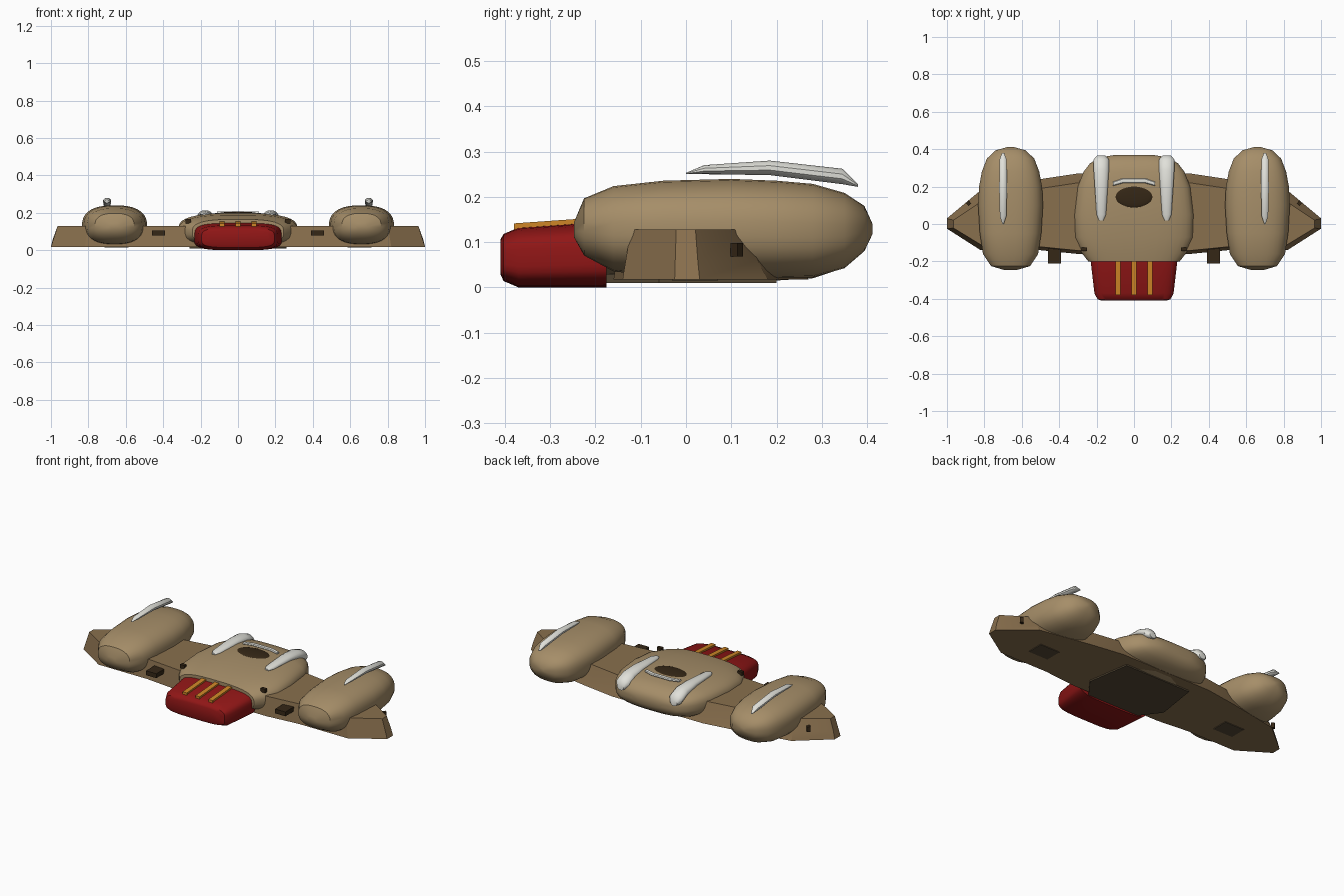
import bpy, bmesh, math
from mathutils import Matrix

if "Cube" in bpy.data.objects:
    bpy.data.objects.remove(bpy.data.objects["Cube"])


def material(name, r, g, b):
    m = bpy.data.materials.new(name)
    m.diffuse_color = (r, g, b, 1)
    m.use_nodes = True
    m.node_tree.nodes["Principled BSDF"].inputs["Base Color"].default_value = m.diffuse_color
    return m


TAN = material("tan", 0.38, 0.27, 0.14)
BROWN = material("brown", 0.25, 0.16, 0.075)
RED = material("red", 0.28, 0.008, 0.008)
ORANGE = material("orange", 0.62, 0.24, 0.02)
WHITE = material("white", 0.75, 0.75, 0.7)
DARK = material("dark", 0.035, 0.02, 0.008)
PANEL = material("panel", 0.09, 0.065, 0.035)


def finish(name, bm, mat, angle=35):
    bmesh.ops.recalc_face_normals(bm, faces=bm.faces)
    me = bpy.data.meshes.new(name)
    bm.to_mesh(me)
    bm.free()
    ob = bpy.data.objects.new(name, me)
    bpy.context.collection.objects.link(ob)
    me.materials.append(mat)
    bpy.ops.object.select_all(action='DESELECT')
    ob.select_set(True)
    bpy.context.view_layer.objects.active = ob
    bpy.ops.object.shade_smooth_by_angle(angle=math.radians(angle))
    return ob


def skin(rings):
    """Join equal-length rings of points and cap both ends."""
    bm = bmesh.new()
    vs = [[bm.verts.new(p) for p in r] for r in rings]
    n = len(vs[0])
    for a, b in zip(vs, vs[1:]):
        for i in range(n):
            j = (i + 1) % n
            bm.faces.new((a[i], a[j], b[j], b[i]))
    bm.faces.new(vs[0])
    bm.faces.new(vs[-1])
    return bm


def loft(name, stations, mat, cx=0, power=2.0, n=28, angle=40):
    """Rounded sections along y; station = (y, half width, z low, z high)."""
    def sp(v):
        return math.copysign(abs(v) ** (2 / power), v)
    rings = []
    for y, w, lo, hi in stations:
        ring = []
        for i in range(n):
            t = math.tau * (i + 0.5) / n
            ring.append((cx + w * sp(math.cos(t)), y,
                         (lo + hi) / 2 + (hi - lo) / 2 * sp(math.sin(t))))
        rings.append(ring)
    return finish(name, skin(rings), mat, angle)


def box(name, center, size, mat, rot=0):
    bm = bmesh.new()
    bmesh.ops.create_cube(bm, size=1)
    bmesh.ops.transform(bm, verts=bm.verts, matrix=Matrix.Translation(center)
                        @ Matrix.Rotation(rot, 4, 'Z') @ Matrix.Diagonal((*size, 1)))
    return finish(name, bm, mat)


# Wing: sections across the span (x bottom, x top, y front, y back)
half = [(0, 0, -0.16, 0.27), (0.3, 0.3, -0.16, 0.27), (0.5, 0.5, -0.14, 0.24),
        (0.82, 0.80, -0.14, 0.18), (1.0, 0.965, -0.025, 0.03)]
span = [(-a, -b, f, k) for a, b, f, k in half[:0:-1]] + half
rings = []
for xb, xt, f, k in span:
    q = min(1, (k - f) / 0.3)
    rings.append([(xb, f, 0.018), (xt, f + 0.018 * q, 0.128), (xt, k - 0.05 * q, 0.128),
                  (0.3 * xt + 0.7 * xb, k - 0.022 * q, 0.06), (xb, k, 0.018)])
finish("wing", skin(rings), BROWN, 25)

# Central hull
loft("hull", [(-0.2, 0.245, 0.03, 0.165), (-0.155, 0.28, 0.02, 0.175), (-0.07, 0.318, 0.015, 0.188),
              (0.05, 0.32, 0.015, 0.198), (0.2, 0.302, 0.015, 0.2), (0.28, 0.27, 0.02, 0.192),
              (0.325, 0.235, 0.035, 0.178), (0.355, 0.185, 0.055, 0.155), (0.37, 0.1, 0.085, 0.13)],
     TAN, power=2.9, n=36)

# Red nose with orange slats
loft("nose", [(-0.41, 0.17, 0.03, 0.105), (-0.403, 0.195, 0.014, 0.118), (-0.37, 0.212, 0.0, 0.132),
              (-0.175, 0.235, 0.0, 0.146)], RED, power=4, n=36)
for i in (-1, 0, 1):
    slat = box("nose_slat", (i * 0.085, -0.285, 0.138), (0.028, 0.19, 0.02), ORANGE)
    for v in slat.data.vertices:
        v.co.z += 0.07 * (v.co.y + 0.285)

# Cockpit canopy and bar behind it
bm = bmesh.new()
bmesh.ops.create_uvsphere(bm, u_segments=28, v_segments=10, radius=1)
bmesh.ops.transform(bm, verts=bm.verts, matrix=Matrix.Translation((0, 0.145, 0.197))
                    @ Matrix.Diagonal((0.1, 0.058, 0.009, 1)))
finish("canopy", bm, DARK)
bar = []
for x, y, w in ((-0.112, 0.215, 0.011), (-0.06, 0.231, 0.013), (0.06, 0.231, 0.013), (0.112, 0.215, 0.011)):
    bar.append([(x, y + w * math.cos(t * math.tau / 8), 0.2 + 0.008 * math.sin(t * math.tau / 8))
                for t in range(8)])
finish("canopy_bar", skin(bar), WHITE)

# Belly panel
bm = bmesh.new()
hexa = [(-0.26, -0.06), (-0.17, -0.18), (0.17, -0.18), (0.26, -0.06), (0.22, 0.2), (-0.22, 0.2)]
bm.free()
finish("belly_panel", skin([[(x, y, z) for x, y in hexa] for z in (0.01, 0.03)]), PANEL)

# Paired parts
for s, side in ((-1, "left"), (1, "right")):
    loft("pod_" + side, [(-0.247, 0.03, 0.11, 0.145), (-0.225, 0.105, 0.07, 0.197), (-0.16, 0.148, 0.035, 0.224),
                         (-0.05, 0.165, 0.022, 0.236), (0.1, 0.174, 0.02, 0.24), (0.2, 0.169, 0.02, 0.236),
                         (0.28, 0.154, 0.022, 0.229), (0.35, 0.127, 0.042, 0.209), (0.394, 0.08, 0.08, 0.18),
                         (0.412, 0.015, 0.118, 0.14)], TAN, cx=s * 0.66, power=2.5, n=32)
    # Floating white fin over the pod
    loft("pod_fin_" + side, [(0.0, 0.004, 0.25, 0.253), (0.04, 0.018, 0.25, 0.27), (0.185, 0.022, 0.248, 0.28),
                             (0.345, 0.02, 0.228, 0.262), (0.38, 0.006, 0.222, 0.228)],
         WHITE, cx=s * 0.70, n=10)
    # White strake along the hull top
    loft("hull_strake_" + side, [(0.02, 0.012, 0.185, 0.198), (0.05, 0.026, 0.18, 0.206),
                                 (0.2, 0.036, 0.175, 0.213), (0.29, 0.042, 0.155, 0.21),
                                 (0.345, 0.042, 0.125, 0.19), (0.367, 0.022, 0.125, 0.16)],
         WHITE, cx=s * 0.175, n=14)
    # Gun, hull vent, tip vent and belly hatch
    box("gun_" + side, (s * 0.425, -0.165, 0.092), (0.068, 0.09, 0.026), DARK)
    box("hull_vent_" + side, (s * 0.265, -0.135, 0.155), (0.03, 0.02, 0.022), DARK)
    box("tip_vent_" + side, (s * 0.885, 0.112, 0.083), (0.02, 0.02, 0.03), DARK, -s * 0.7)
    box("belly_hatch_" + side, (s * 0.65, 0.02, 0.02), (0.13, 0.1, 0.012), PANEL)
